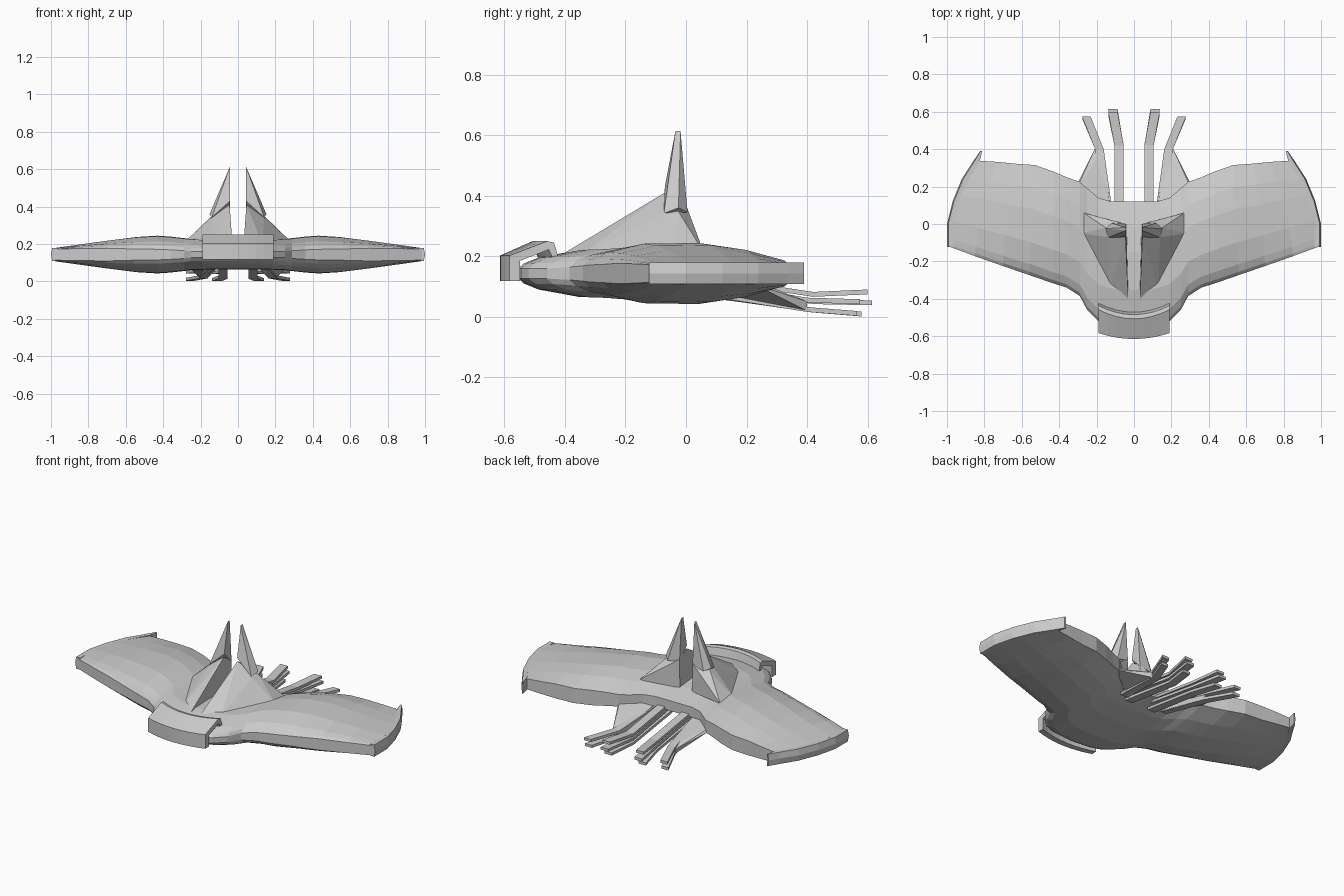
import bpy, bmesh
from mathutils import Vector

if "Cube" in bpy.data.objects:
    bpy.data.objects.remove(bpy.data.objects["Cube"])


def finish(name, bm, mirror=True):
    bmesh.ops.recalc_face_normals(bm, faces=bm.faces)
    me = bpy.data.meshes.new(name)
    bm.to_mesh(me)
    bm.free()
    ob = bpy.data.objects.new(name, me)
    bpy.context.collection.objects.link(ob)
    if mirror:
        mod = ob.modifiers.new("Mirror", 'MIRROR')
        mod.use_clip = True
        mod.merge_threshold = 0.0005
    return ob


def loft(name, sections, mirror=True, cap_start=True):
    """Skin a list of closed, equally sized cross-sections."""
    bm = bmesh.new()
    rings = [[bm.verts.new(p) for p in s] for s in sections]
    n = len(rings[0])
    for a, b in zip(rings, rings[1:]):
        for i in range(n):
            j = (i + 1) % n
            bm.faces.new((a[i], a[j], b[j], b[i]))
    if cap_start:
        bm.faces.new(rings[0])
    bm.faces.new(rings[-1])
    return finish(name, bm, mirror)


def hull(name, points):
    bm = bmesh.new()
    for p in points:
        bm.verts.new(p)
    res = bmesh.ops.convex_hull(bm, input=bm.verts)
    junk = [g for g in res["geom_interior"] if isinstance(g, bmesh.types.BMVert)]
    bmesh.ops.delete(bm, geom=junk, context='VERTS')
    return finish(name, bm)


def bar(name, path, w, t):
    """Flat strip of width w and thickness t following a path along y."""
    secs = []
    for x, y, z in path:
        secs.append([(x - w, y, z - t), (x + w, y, z - t),
                     (x + w, y, z + t), (x - w, y, z + t)])
    return loft(name, secs)


# Flying-wing hull: lofted chord sections from the centre to the tip
ZC = 0.143
profile = [(0, .2), (.03, .42), (.1, .66), (.3, .97), (.6, 1), (.8, .8), (1, .38)]
# leading x, leading y, trailing x, trailing y, half thickness, bluntness, bow
stations = [
    (0, -.555, 0, .12, .08, 0, 0),
    (.12, -.545, .12, .12, .08, 0, 0),
    (.19, -.52, .19, .14, .081, 0, 0),
    (.25, -.46, .25, .19, .083, 0, 0),
    (.29, -.385, .29, .225, .088, .05, 0),
    (.36, -.34, .36, .25, .096, .08, 0),
    (.43, -.318, .43, .28, .101, .1, 0),
    (.56, -.273, .53, .315, .094, .15, 0),
    (.70, -.225, .64, .323, .077, .3, .01),
    (.85, -.172, .73, .332, .057, .45, .02),
    (.985, -.122, .825, .338, .037, .75, .04),
]
sections = []
for lx, ly, tx, ty, h, b, bow in stations:
    top, low = [], []
    for f, t in profile:
        x = lx + (tx - lx) * f + bow * 4 * f * (1 - f)
        y = ly + (ty - ly) * f
        d = h * (t + (1 - t) * b)
        top.append((x, y, ZC + d))
        low.append((x, y, ZC - d))
    sections.append(top + low[::-1])
loft("wing_hull", sections, cap_start=False)

# Wing-tip edge plates ending in a rear spike
tip = [(.985, -.122, .02), (.985, .0, .02), (.955, .12, .02),
       (.905, .24, .022), (.845, .335, .02), (.818, .39, .006)]
loft("wing_tip_plate", [[(x - w, y, .108), (x + w * .4, y, .108),
                         (x + w * .75, y, ZC), (x + w * .4, y, .179),
                         (x - w, y, .179)] for x, y, w in tip])

# Twin tower bases and their tall spikes
hull("tower_base", [(.03, -.42, .2), (.13, -.35, .2), (.285, -.05, .21), (.27, .06, .21),
                    (.04, 0, .2), (.045, -.07, .41), (.045, 0, .37),
                    (.14, -.07, .34), (.15, -.02, .34)])
hull("tower_spike", [(.043, -.035, .613), (.043, -.018, .613), (.043, -.07, .43),
                     (.043, .0, .36), (.14, -.073, .342), (.152, -.025, .36),
                     (.12, .005, .345)])

# Curved front visor: bent plate profile swept across x
plate = [(-.615, .118), (-.615, .202), (-.49, .25), (-.468, .245), (-.455, .2),
         (-.47, .192), (-.485, .222), (-.58, .185), (-.58, .118)]
secs = []
for i in range(9):
    u = i / 4 - 1
    secs.append([(u * .19, y + .032 * u * u - (.028 if y > -.5 else 0) * (1 - u * u) * .6, z)
                 for y, z in plate])
loft("front_visor", secs, mirror=False)

# Rear tail strips: (end y, bend z, end z, start z) per layer
for i, (ye, zb, ze, zs) in enumerate([(.615, .05, .046, .11), (.60, .074, .082, .13),
                                      (.58, .022, .009, .075)]):
    bar(f"inner_tail_strip_{i + 1}",
        [(.08, .05, zs), (.08, .42, zb), (.113, ye, ze)], .025, .008)
for i, (ye, zb, ze, zs) in enumerate([(.575, .055, .05, .11), (.565, .024, .011, .075)]):
    bar(f"outer_tail_strip_{i + 1}",
        [(.14, .08, zs), (.185, .40, zb), (.255, ye, ze)], .023, .008)

# Webs joining the outer strips to the hull
hull("tail_web", [(.30, .22, .11), (.30, .2, .13), (.21, .40, .05), (.205, .40, .02),
                  (.165, .40, .02), (.165, .40, .05), (.12, .09, .06), (.13, .1, .12)])
